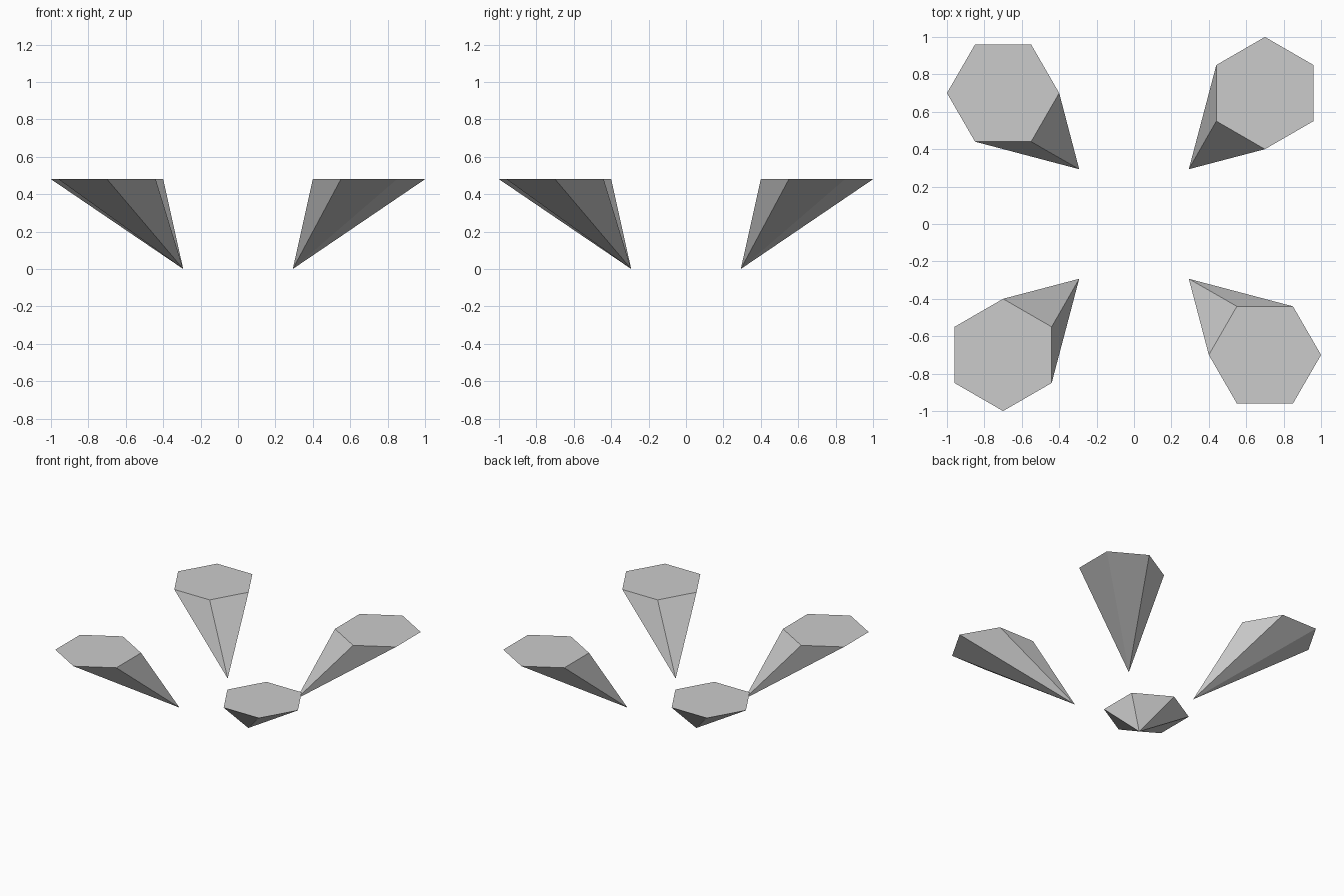
import bpy
import bmesh
from math import cos, sin, pi
from mathutils import Matrix

default = bpy.data.objects.get("Cube")
if default:
    bpy.data.objects.remove(default, do_unlink=True)

SIDES = 6
RADIUS = 0.3
CENTRE = 0.7
TIP = 0.293
HEIGHT = 0.48

# Plain grey for every part
grey = bpy.data.materials.new("plain grey")
grey.use_nodes = True
colour = (0.6, 0.6, 0.6, 1)
grey.diffuse_color = colour
grey.node_tree.nodes["Principled BSDF"].inputs["Base Color"].default_value = colour


def slanted_leg(name, turn):
    """Flat-topped six-sided spike leaning in to a point on the ground."""
    bm = bmesh.new()
    rim = []
    for i in range(SIDES):
        a = pi / 2 + i * 2 * pi / SIDES
        rim.append(bm.verts.new((CENTRE + RADIUS * cos(a), CENTRE + RADIUS * sin(a), HEIGHT)))
    tip = bm.verts.new((TIP, TIP, 0))
    bm.faces.new(rim)
    for i in range(SIDES):
        bm.faces.new((rim[(i + 1) % SIDES], rim[i], tip))
    bm.transform(Matrix.Rotation(turn * pi / 2, 4, "Z"))
    bmesh.ops.recalc_face_normals(bm, faces=bm.faces)
    mesh = bpy.data.meshes.new(name)
    bm.to_mesh(mesh)
    bm.free()
    mesh.materials.append(grey)
    obj = bpy.data.objects.new(name, mesh)
    bpy.context.collection.objects.link(obj)


# Four legs, each a quarter turn from the last
for turn, name in enumerate(("back_left_leg", "back_right_leg", "front_right_leg", "front_left_leg")):
    slanted_leg(name, turn)
